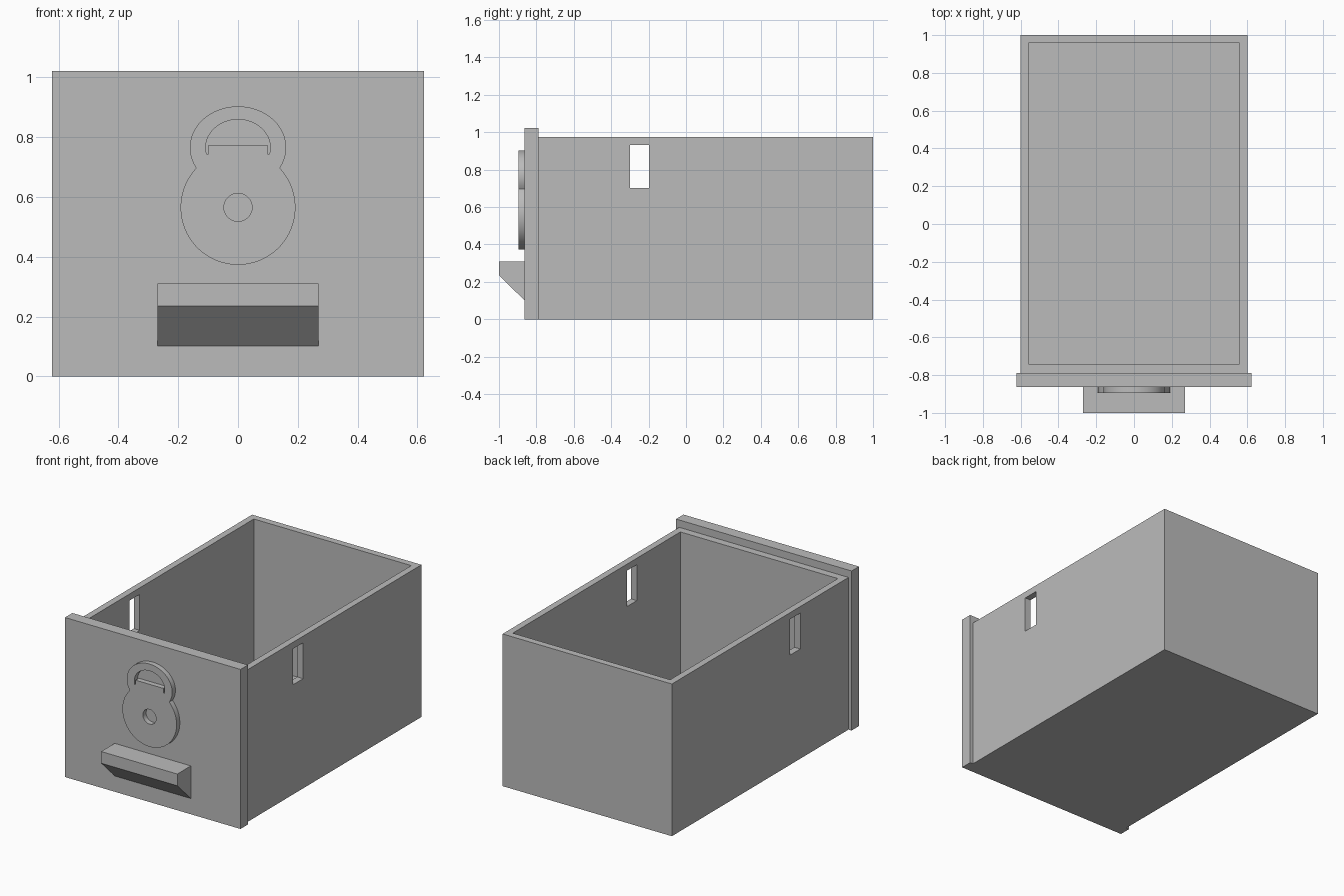
import bpy, bmesh
from math import sin, cos, pi, atan2, radians

cube = bpy.data.objects.get("Cube")
if cube:
    bpy.data.objects.remove(cube, do_unlink=True)

grey = bpy.data.materials.new("plain grey")
grey.use_nodes = True
grey.diffuse_color = (0.5, 0.5, 0.5, 1)
grey.node_tree.nodes["Principled BSDF"].inputs["Base Color"].default_value = (0.5, 0.5, 0.5, 1)


def add_object(name, data):
    obj = bpy.data.objects.new(name, data)
    bpy.context.collection.objects.link(obj)
    if grey.name not in data.materials:
        data.materials.append(grey)
    return obj


def mesh_object(name, bm):
    bmesh.ops.recalc_face_normals(bm, faces=bm.faces[:])
    mesh = bpy.data.meshes.new(name)
    bm.to_mesh(mesh)
    bm.free()
    return add_object(name, mesh)


def box(name, low, high):
    bm = bmesh.new()
    bmesh.ops.create_cube(bm, size=1)
    for v in bm.verts:
        v.co = [(a + b) / 2 + c * (b - a) for a, b, c in zip(low, high, v.co)]
    return mesh_object(name, bm)


def baked_mesh(obj):
    graph = bpy.context.evaluated_depsgraph_get()
    return bpy.data.meshes.new_from_object(obj.evaluated_get(graph))


# Open drawer box, hollowed and slotted through both sides
body = box("drawer_box", (-0.6, -0.79, 0), (0.6, 1, 0.975))
cutters = [
    box("hollow_cutter", (-0.558, -0.74, 0.045), (0.558, 0.957, 1.2)),
    box("slot_cutter", (-0.8, -0.3, 0.703), (0.8, -0.198, 0.933)),
]
for cutter in cutters:
    cutter.hide_render = True
    mod = body.modifiers.new("cut", "BOOLEAN")
    mod.operation = "DIFFERENCE"
    mod.solver = "EXACT"
    mod.object = cutter
cut_mesh = baked_mesh(body)
body.modifiers.clear()
body.data = cut_mesh
for cutter in cutters:
    bpy.data.objects.remove(cutter, do_unlink=True)

# Front panel
box("front_panel", (-0.622, -0.863, 0), (0.622, -0.788, 1.022))

# Wedge-shaped pull handle
bm = bmesh.new()
profile = [(-0.862, 0.1), (-1, 0.235), (-1, 0.31), (-0.862, 0.31)]
face = bm.faces.new([bm.verts.new((-0.27, y, z)) for y, z in profile])
side = bmesh.ops.extrude_face_region(bm, geom=[face])["geom"]
bmesh.ops.translate(bm, vec=(0.54, 0, 0), verts=[g for g in side if isinstance(g, bmesh.types.BMVert)])
mesh_object("pull_handle", bm)


# Padlock emblem: one outline with a keyhole and a shackle opening
def arc(z, rx, rz, start, end, steps):
    angles = [start + (end - start) * i / steps for i in range(steps + 1)]
    return [(rx * cos(a), z + rz * sin(a)) for a in angles]


BODY_Z, SHACKLE_Z = 0.565, 0.765
join = atan2(0.131, 0.14)
outline = arc(BODY_Z, 0.192, 0.192, pi - join, 2 * pi + join, 72)
outline += arc(SHACKLE_Z, 0.161, 0.138, -pi / 6, pi * 7 / 6, 56)[1:-1]
keyhole = arc(BODY_Z, 0.047, 0.047, 0, 2 * pi, 32)[:-1]
opening = arc(SHACKLE_Z, 0.108, 0.094, -0.23, pi + 0.23, 40)
opening += [(-0.099, 0.744), (-0.099, 0.773), (0.099, 0.773), (0.099, 0.744)]

curve = bpy.data.curves.new("padlock_outline", "CURVE")
curve.dimensions = "2D"
curve.fill_mode = "BOTH"
curve.extrude = 0.017
for loop in (outline, keyhole, opening):
    spline = curve.splines.new("POLY")
    spline.points.add(len(loop) - 1)
    for point, (x, z) in zip(spline.points, loop):
        point.co = (x, z, 0, 1)
    spline.use_cyclic_u = True
helper = add_object("padlock_helper", curve)
bm = bmesh.new()
bm.from_mesh(baked_mesh(helper))
bpy.data.objects.remove(helper, do_unlink=True)
bmesh.ops.remove_doubles(bm, verts=bm.verts[:], dist=0.0001)
for v in bm.verts:
    v.co = (v.co.x, -0.879 - v.co.z, v.co.y)
lock = mesh_object("padlock_emblem", bm)

# Smooth the curved rim, keep edges sharp
bpy.ops.object.select_all(action="DESELECT")
lock.select_set(True)
bpy.context.view_layer.objects.active = lock
bpy.ops.object.shade_smooth_by_angle(angle=radians(30))
